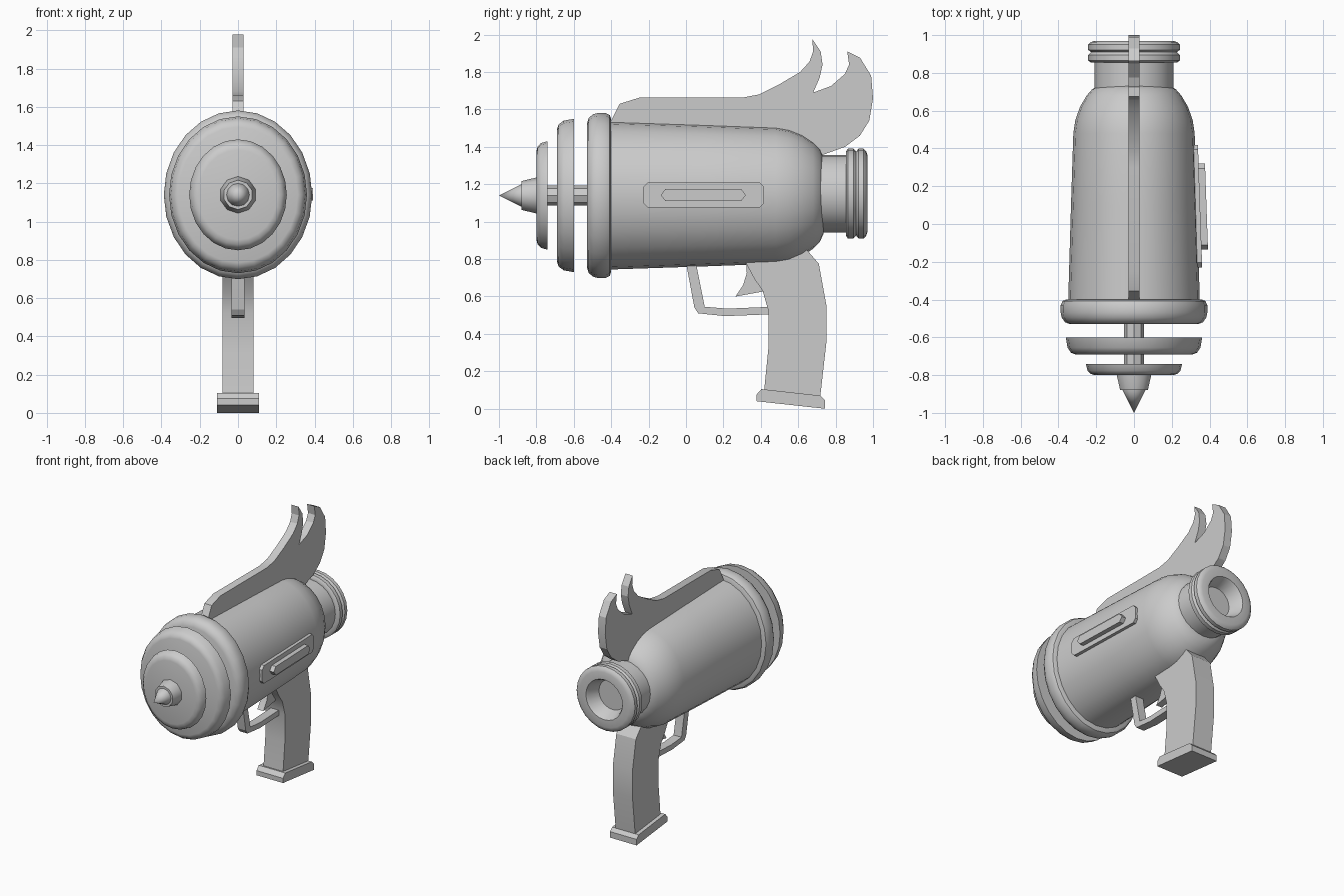
import bpy, bmesh, math

AXIS_Z = 1.14


def finish(name, bm, angle=38):
    bmesh.ops.recalc_face_normals(bm, faces=bm.faces)
    mesh = bpy.data.meshes.new(name)
    bm.to_mesh(mesh)
    bm.free()
    ob = bpy.data.objects.new(name, mesh)
    bpy.context.collection.objects.link(ob)
    bpy.ops.object.select_all(action='DESELECT')
    ob.select_set(True)
    bpy.context.view_layer.objects.active = ob
    bpy.ops.object.shade_smooth_by_angle(angle=math.radians(angle))
    return ob


def lathe(name, profile, sx=0.88, cz=AXIS_Z, n=24):
    """Spin (y, radius) points around the barrel axis; sx squashes the width."""
    bm = bmesh.new()
    rings = []
    for y, r in profile:
        if r == 0:
            rings.append([bm.verts.new((0, y, cz))] * n)
        else:
            rings.append([bm.verts.new((sx * r * math.sin(2 * math.pi * i / n), y,
                                        cz + r * math.cos(2 * math.pi * i / n)))
                          for i in range(n)])
    for a, b in zip(rings, rings[1:]):
        for i in range(n):
            j = (i + 1) % n
            bm.faces.new(list(dict.fromkeys((a[i], a[j], b[j], b[i]))))
    return finish(name, bm)


def prism(name, pts, x0, x1, slope=0.0, angle=20):
    """Extrude a (y, z) outline from x0 to x1; slope leans it along y."""
    bm = bmesh.new()
    a, b = [[bm.verts.new((x + slope * y, y, z)) for y, z in pts] for x in (x0, x1)]
    bm.faces.new(a)
    bm.faces.new(b[::-1])
    for i in range(len(pts)):
        j = (i + 1) % len(pts)
        bm.faces.new((a[i], b[i], b[j], a[j]))
    return finish(name, bm, angle)


def disc(name, y0, y1, r):
    """Emitter disc with a rounded front and a flat back."""
    d = y1 - y0
    lathe(name, [(y0, 0), (y0, r - 0.055), (y0 + 0.1 * d, r - 0.03),
                 (y0 + 0.4 * d, r - 0.01), (y1, r), (y1, 0)])


# Barrel body and its front collar
lathe("body", [(-0.45, 0), (-0.45, 0.397), (-0.38, 0.395), (0.1, 0.379), (0.48, 0.365),
               (0.55, 0.353), (0.62, 0.325), (0.68, 0.285), (0.715, 0.25),
               (0.735, 0.205), (0.735, 0)])
lathe("front_collar", [(-0.53, 0), (-0.53, 0.385), (-0.52, 0.415), (-0.495, 0.435),
                       (-0.47, 0.441), (-0.43, 0.441), (-0.408, 0.43),
                       (-0.40, 0.41), (-0.40, 0)])

# Emitter discs, shaft and pointed nozzle
disc("large_disc", -0.69, -0.60, 0.41)
disc("small_disc", -0.80, -0.74, 0.29)
lathe("shaft", [(-0.80, 0), (-0.80, 0.053), (-0.50, 0.053), (-0.50, 0)], 1, n=8)
lathe("nozzle", [(-0.88, 0), (-0.88, 0.077), (-0.80, 0.096), (-0.78, 0.096), (-0.78, 0)], 1, n=10)
lathe("nozzle_tip", [(-1.0, 0), (-0.88, 0.06), (-0.86, 0.06), (-0.86, 0)], 1, n=12)

# Rear neck with two ribs and a recessed opening
lathe("rear_neck", [(0.60, 0), (0.60, 0.207), (0.855, 0.207), (0.855, 0.225), (0.865, 0.24),
                    (0.895, 0.24), (0.91, 0.225), (0.922, 0.24), (0.95, 0.24),
                    (0.963, 0.227), (0.97, 0.205), (0.97, 0.15), (0.955, 0.14),
                    (0.87, 0.112), (0.87, 0)], 1.01, 1.15)

# Flame-shaped top fin
prism("top_fin", [(-0.40, 1.45), (-0.40, 1.54), (-0.355, 1.63), (-0.25, 1.663), (0.30, 1.663),
                  (0.39, 1.68), (0.50, 1.735), (0.61, 1.80), (0.66, 1.855), (0.68, 1.91),
                  (0.675, 1.977), (0.72, 1.91), (0.73, 1.84), (0.715, 1.77), (0.68, 1.69),
                  (0.775, 1.725), (0.85, 1.79), (0.872, 1.84), (0.862, 1.91), (0.93, 1.877),
                  (0.99, 1.78), (1.0, 1.66), (0.98, 1.54), (0.93, 1.46), (0.85, 1.40),
                  (0.725, 1.355), (0.60, 1.33)], -0.03, 0.03)

# Grip and its foot plate
prism("grip", [(0.32, 0.85), (0.32, 0.78), (0.365, 0.695), (0.41, 0.63), (0.44, 0.525),
               (0.44, 0.32), (0.415, 0.07), (0.715, 0.04), (0.75, 0.35), (0.75, 0.555),
               (0.71, 0.775), (0.65, 0.845), (0.60, 0.90)], -0.081, 0.081)
prism("grip_foot", [(0.377, 0.04), (0.377, 0.075), (0.403, 0.105), (0.718, 0.07),
                    (0.743, 0.045), (0.743, 0.0)], -0.11, 0.11)

# Trigger guard and trigger
prism("trigger_guard", [(0.0, 0.80), (0.003, 0.765), (0.045, 0.54), (0.065, 0.51),
                        (0.21, 0.495), (0.46, 0.505), (0.46, 0.545), (0.22, 0.535),
                        (0.10, 0.545), (0.055, 0.77), (0.055, 0.80)], -0.033, 0.033)
prism("trigger", [(0.32, 0.80), (0.325, 0.725), (0.305, 0.66), (0.265, 0.60),
                  (0.43, 0.63), (0.43, 0.80)], -0.025, 0.025)

# Raised panel on the right side only
prism("side_plate", [(-0.23, 1.10), (-0.205, 1.075), (0.395, 1.075), (0.418, 1.10),
                     (0.418, 1.185), (0.395, 1.21), (-0.205, 1.21), (-0.23, 1.185)],
      0.28, 0.353, -0.035)
prism("side_bar", [(-0.135, 1.142), (-0.11, 1.11), (0.295, 1.11), (0.32, 1.142),
                   (0.295, 1.175), (-0.11, 1.175)], 0.30, 0.387, -0.035)
